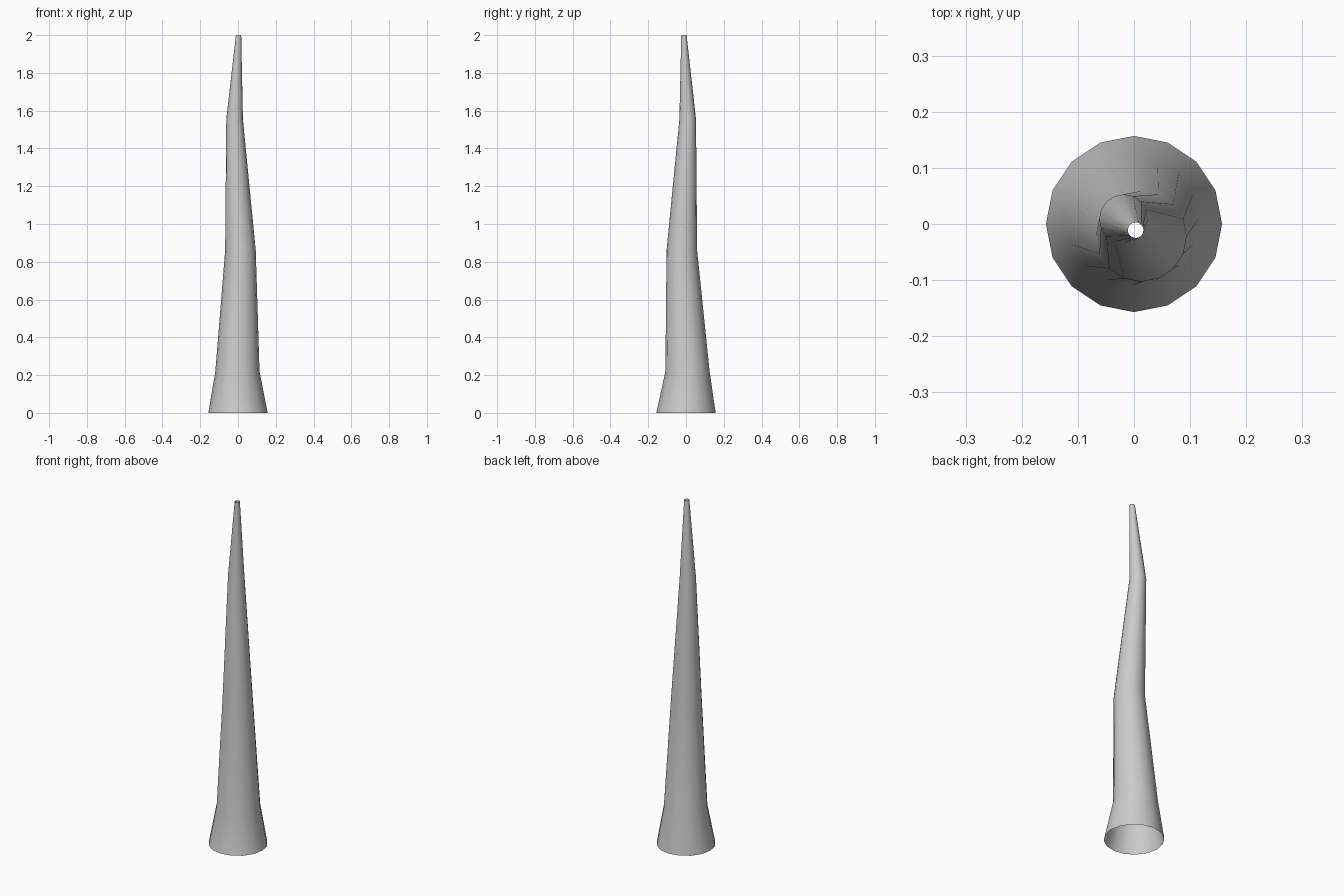
import bpy, bmesh
from math import cos, sin, tau

if "Cube" in bpy.data.objects:
    bpy.data.objects.remove(bpy.data.objects["Cube"])

SIDES = 16
# Sections along the crooked taper: centre x, centre y, height, radius
SECTIONS = [
    (0.0, 0.0, 0.0, 0.157),
    (-0.003, 0.008, 0.22, 0.117),
    (0.013, -0.022, 0.86, 0.081),
    (-0.018, 0.009, 1.555, 0.044),
    (0.003, -0.011, 2.0, 0.014),
]

# Bent open-ended spike, skinned ring by ring
bm = bmesh.new()
rings = [[bm.verts.new((x + r * cos(tau * i / SIDES), y + r * sin(tau * i / SIDES), z))
          for i in range(SIDES)] for x, y, z, r in SECTIONS]
for low, high in zip(rings, rings[1:]):
    for i in range(SIDES):
        j = (i + 1) % SIDES
        bm.faces.new((low[i], low[j], high[j], high[i]))

mesh = bpy.data.meshes.new("bent_spike")
bm.to_mesh(mesh)
bm.free()
spike = bpy.data.objects.new("bent_spike", mesh)
bpy.context.collection.objects.link(spike)

# Smooth sides
mesh.shade_smooth()
